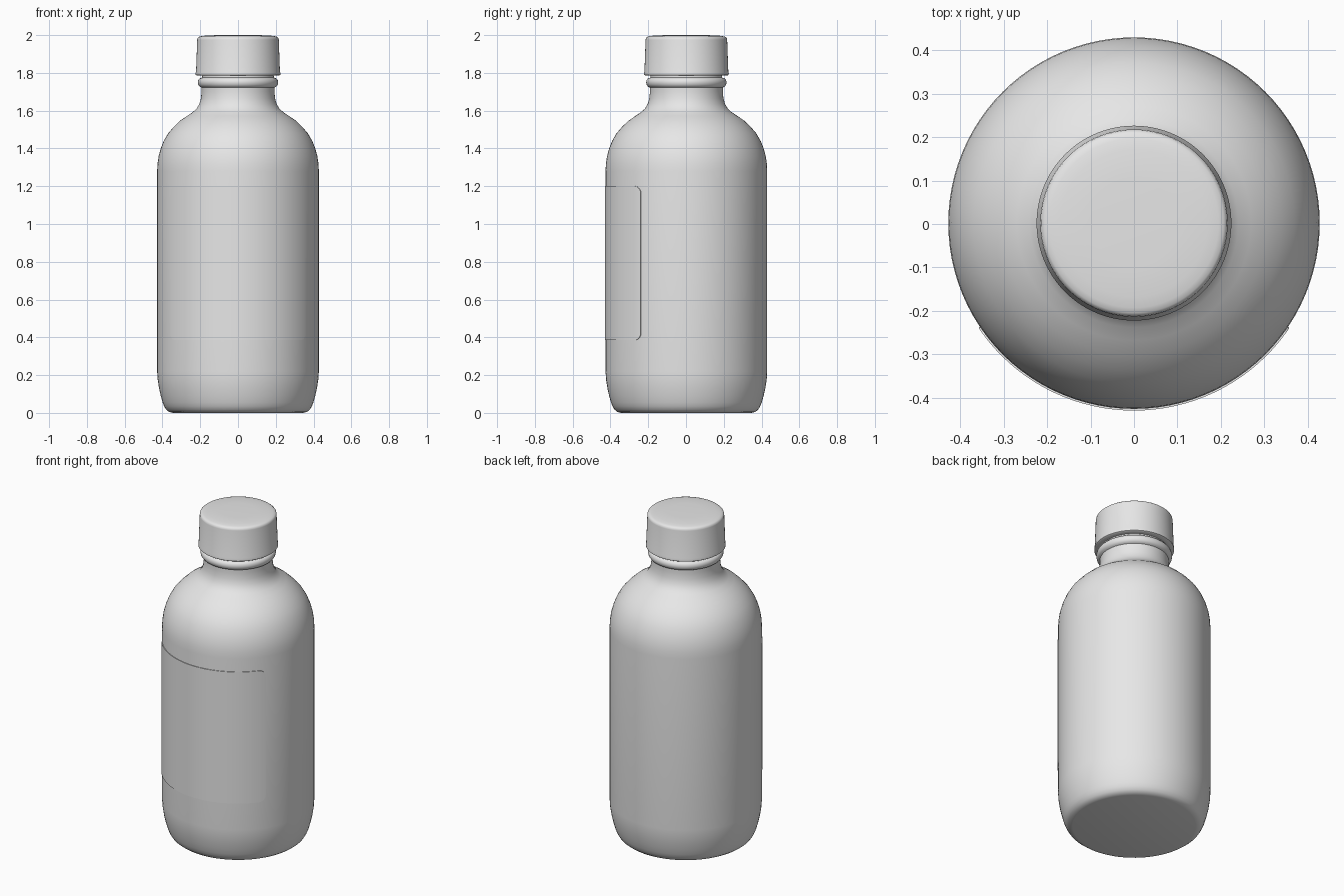
import bpy, bmesh, math

if "Cube" in bpy.data.objects:
    bpy.data.objects.remove(bpy.data.objects["Cube"], do_unlink=True)

grey = bpy.data.materials.new("plain_grey")
grey.use_nodes = True
grey.diffuse_color = (0.8, 0.8, 0.8, 1)
grey.node_tree.nodes["Principled BSDF"].inputs["Base Color"].default_value = (0.8, 0.8, 0.8, 1)

CENTRE_Y = 0.002


def finish(name, bm, angle):
    """Turn a bmesh into a smooth-shaded object with sharp edges kept."""
    bmesh.ops.recalc_face_normals(bm, faces=bm.faces)
    mesh = bpy.data.meshes.new(name)
    bm.to_mesh(mesh)
    bm.free()
    mesh.materials.append(grey)
    obj = bpy.data.objects.new(name, mesh)
    obj.location.y = CENTRE_Y
    bpy.context.collection.objects.link(obj)
    bpy.ops.object.select_all(action='DESELECT')
    obj.select_set(True)
    bpy.context.view_layer.objects.active = obj
    bpy.ops.object.shade_smooth_by_angle(angle=math.radians(angle))
    return obj


def lathe(name, profile, segments=96, angle=40):
    """Spin a (radius, height) profile that starts and ends on the axis."""
    bm = bmesh.new()
    verts = [bm.verts.new((r, 0, z)) for r, z in profile]
    edges = [bm.edges.new(pair) for pair in zip(verts, verts[1:])]
    bmesh.ops.spin(bm, geom=verts + edges, cent=(0, 0, 0), axis=(0, 0, 1),
                   angle=2 * math.pi, steps=segments, use_duplicate=False)
    bmesh.ops.remove_doubles(bm, verts=bm.verts, dist=0.0001)
    return finish(name, bm, angle)


# Bottle: flat base, straight wall, round shoulder, neck with a bead
lathe("bottle", [
    (0, 0), (0.345, 0), (0.365, 0.005), (0.38, 0.017), (0.391, 0.035),
    (0.399, 0.055), (0.409, 0.09), (0.418, 0.13), (0.425, 0.175), (0.428, 0.22),
    (0.428, 1.28), (0.426, 1.32), (0.42, 1.36), (0.409, 1.40), (0.393, 1.44),
    (0.37, 1.48), (0.34, 1.515), (0.305, 1.548), (0.27, 1.572), (0.24, 1.592),
    (0.22, 1.61), (0.205, 1.635), (0.196, 1.665), (0.193, 1.70), (0.193, 1.722),
    (0.203, 1.727), (0.210, 1.737), (0.213, 1.75), (0.210, 1.763),
    (0.203, 1.771), (0.19, 1.775), (0.188, 1.80), (0.188, 1.90), (0, 1.90)])

# Screw cap: slightly tapered, small lip below, gently domed top
lathe("cap", [
    (0, 1.93), (0.192, 1.93), (0.192, 1.786), (0.218, 1.786), (0.224, 1.79),
    (0.2245, 1.80), (0.222, 1.808), (0.216, 1.975), (0.214, 1.985),
    (0.207, 1.991), (0.195, 1.994), (0.17, 1.998), (0.10, 2.0), (0, 2.0)])

# Label: thin curved plate with rounded corners wrapped round the front
R_OUT, R_IN, HALF, CORNER = 0.432, 0.424, math.radians(56), 0.04
Z_LOW, Z_HIGH = 0.385, 1.20
corner_angle = CORNER / R_OUT
left_half = [-HALF + corner_angle * (1 - math.cos(i * math.pi / 16)) for i in range(9)]
inner = HALF - corner_angle
angles = left_half + [inner * (i / 16 - 1) for i in range(1, 32)] + [-a for a in reversed(left_half)]

bm = bmesh.new()
columns = []
for a in angles:
    d = max(0.0, abs(a) - inner) * R_OUT
    inset = CORNER - math.sqrt(max(0.0, CORNER ** 2 - d ** 2))
    ring = [(R_OUT, Z_LOW + inset), (R_OUT, Z_HIGH - inset),
            (R_IN, Z_HIGH - inset), (R_IN, Z_LOW + inset)]
    columns.append([bm.verts.new((r * math.sin(a), -r * math.cos(a), z)) for r, z in ring])
for c, n in zip(columns, columns[1:]):
    for k in range(4):
        m = (k + 1) % 4
        bm.faces.new((c[k], c[m], n[m], n[k]))
bm.faces.new(columns[0])
bm.faces.new(columns[-1])
finish("label", bm, 30)
